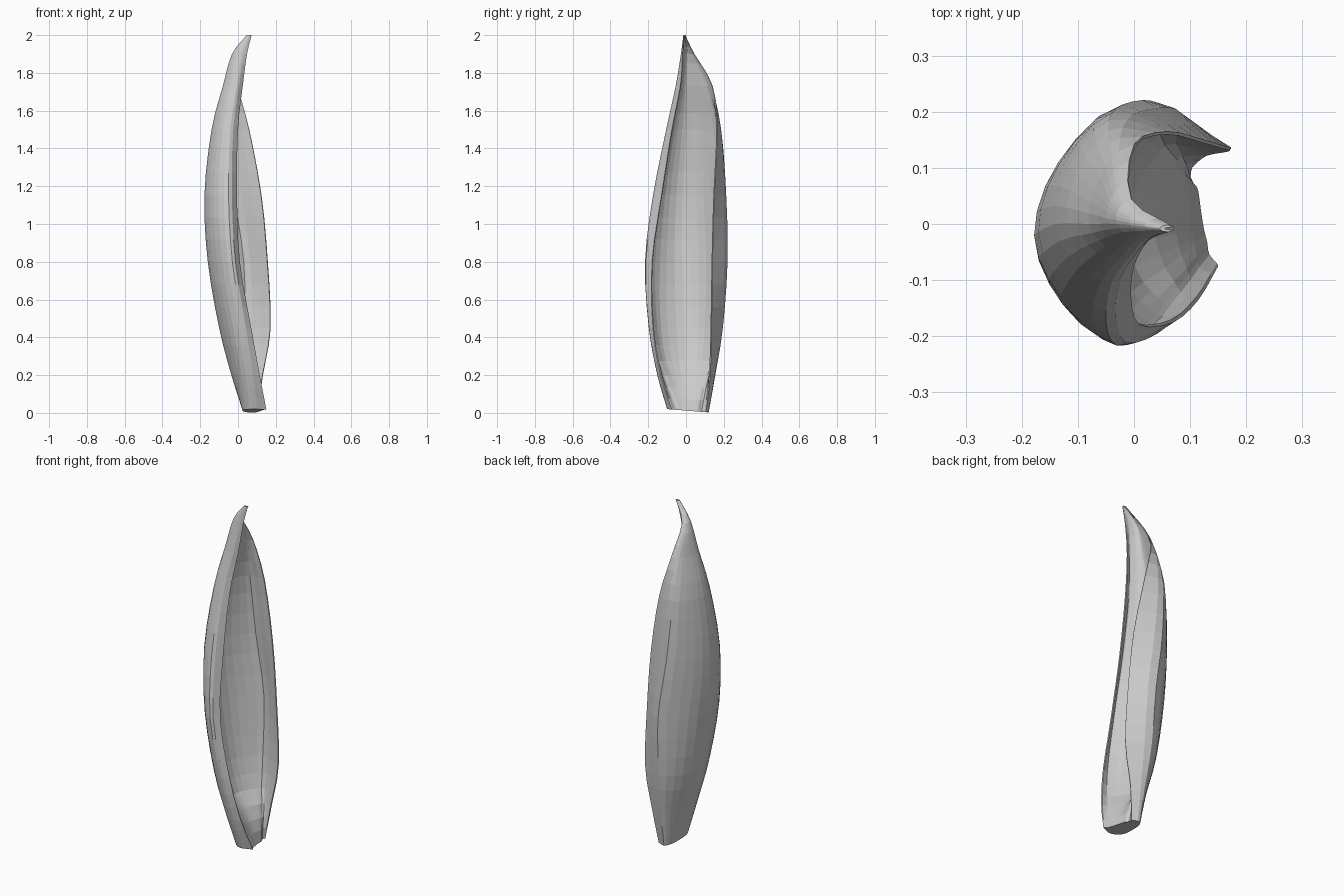
import bpy, bmesh, math
from mathutils import Vector

if "Cube" in bpy.data.objects:
    bpy.data.objects.remove(bpy.data.objects["Cube"])

# Outer cross-sections, from near lip round the back to far lip, as (x, y)
SECTIONS = [
    [(.15, -.075), (.08, -.10), (.03, -.06), (.025, .01), (.035, .08), (.06, .12), (.105, .105)],
    [(.115, -.135), (.06, -.152), (0, -.11), (-.035, 0), (0, .10), (.055, .155), (.132, .128)],
    [(.07, -.175), (.025, -.197), (-.05, -.15), (-.10, -.01), (-.06, .115), (.04, .195), (.173, .135)],
    [(.01, -.18), (-.03, -.217), (-.11, -.155), (-.16, -.02), (-.105, .125), (.03, .22), (.158, .14)],
    [(-.005, -.13), (-.05, -.175), (-.13, -.13), (-.178, -.02), (-.135, .11), (-.02, .213), (.125, .15)],
    [(.0, -.075), (-.04, -.105), (-.10, -.08), (-.14, 0), (-.115, .10), (-.045, .185), (.06, .165)],
    [(.025, -.03), (-.005, -.055), (-.05, -.04), (-.08, 0), (-.07, .06), (-.04, .12), (0, .142)],
    [(.048, -.018), (.02, -.027), (-.01, -.02), (-.03, 0), (-.03, .02), (-.02, .035), (-.005, .045)],
]
HEIGHTS = [.012, .2, .45, .8, 1.15, 1.5, 1.73, 1.9, 2.0]
THICK = [.05, .04, .03, .03, .03, .028, .022, .014, .005]
# pinched tip
SECTIONS.append([(.06 + .014 * math.cos(a), -.008 + .006 * math.sin(a))
                 for a in [math.radians(-30 - 50 * i) for i in range(7)]])


def spline(pts, t):
    """Catmull-Rom through pts, t in 0..len-1"""
    i = min(int(t), len(pts) - 2)
    f = t - i
    p1, p2 = pts[i], pts[i + 1]
    p0 = pts[i - 1] if i > 0 else p1 * 2 - p2
    p3 = pts[i + 2] if i + 2 < len(pts) else p2 * 2 - p1
    return 0.5 * (p1 * 2 + (p2 - p0) * f + (p0 * 2 - p1 * 5 + p2 * 4 - p3) * f * f
                  + (p1 * 3 - p0 - p2 * 3 + p3) * f ** 3)


AROUND, ROWS = 18, 24
columns = [[Vector((s[k][0], s[k][1], h)) for s, h in zip(SECTIONS, HEIGHTS)] for k in range(7)]
thick = [Vector((t, 0, 0)) for t in THICK]

# Curled leaf shell: outer skin plus inner skin offset inwards, thin at the lips
bm = bmesh.new()
rings = []
for r in range(ROWS + 1):
    t = r / ROWS * (len(SECTIONS) - 1)
    ctrl = [spline(c, t) for c in columns]
    outer = [spline(ctrl, 6 * i / AROUND) for i in range(AROUND + 1)]
    fill = 0.85 * max(0, 1 - outer[0].z / 0.28)      # solid foot
    inner = []
    for i, p in enumerate(outer):
        u = i / AROUND
        d = outer[min(i + 1, AROUND)] - outer[max(i - 1, 0)]
        n = Vector((d.y, -d.x, 0)).normalized()
        w = 0.2 + 0.8 * min(1, 1.4 * math.sin(math.pi * u))
        q = p + n * w * spline(thick, t).x
        chord = (outer[0] + n * 0.004).lerp(outer[-1] + n * 0.004, u)
        inner.append(q.lerp(chord, fill))
    tilt = 0.08 * max(0, 1 - r / 3)                  # slanted cut at the foot
    ring = outer + inner[::-1]
    rings.append([bm.verts.new((p.x, p.y, p.z - tilt * p.y)) for p in ring])

n = len(rings[0])
for a, b in zip(rings, rings[1:]):
    for i in range(n):
        j = (i + 1) % n
        bm.faces.new((a[i], a[j], b[j], b[i]))

# Foot and tip caps as strips between the two skins
for ring in (rings[0], rings[-1]):
    for i in range(AROUND):
        bm.faces.new((ring[i], ring[i + 1], ring[n - 2 - i], ring[n - 1 - i]))
bmesh.ops.recalc_face_normals(bm, faces=bm.faces)

mesh = bpy.data.meshes.new("curled_leaf")
bm.to_mesh(mesh)
bm.free()
leaf = bpy.data.objects.new("curled_leaf", mesh)
bpy.context.collection.objects.link(leaf)
